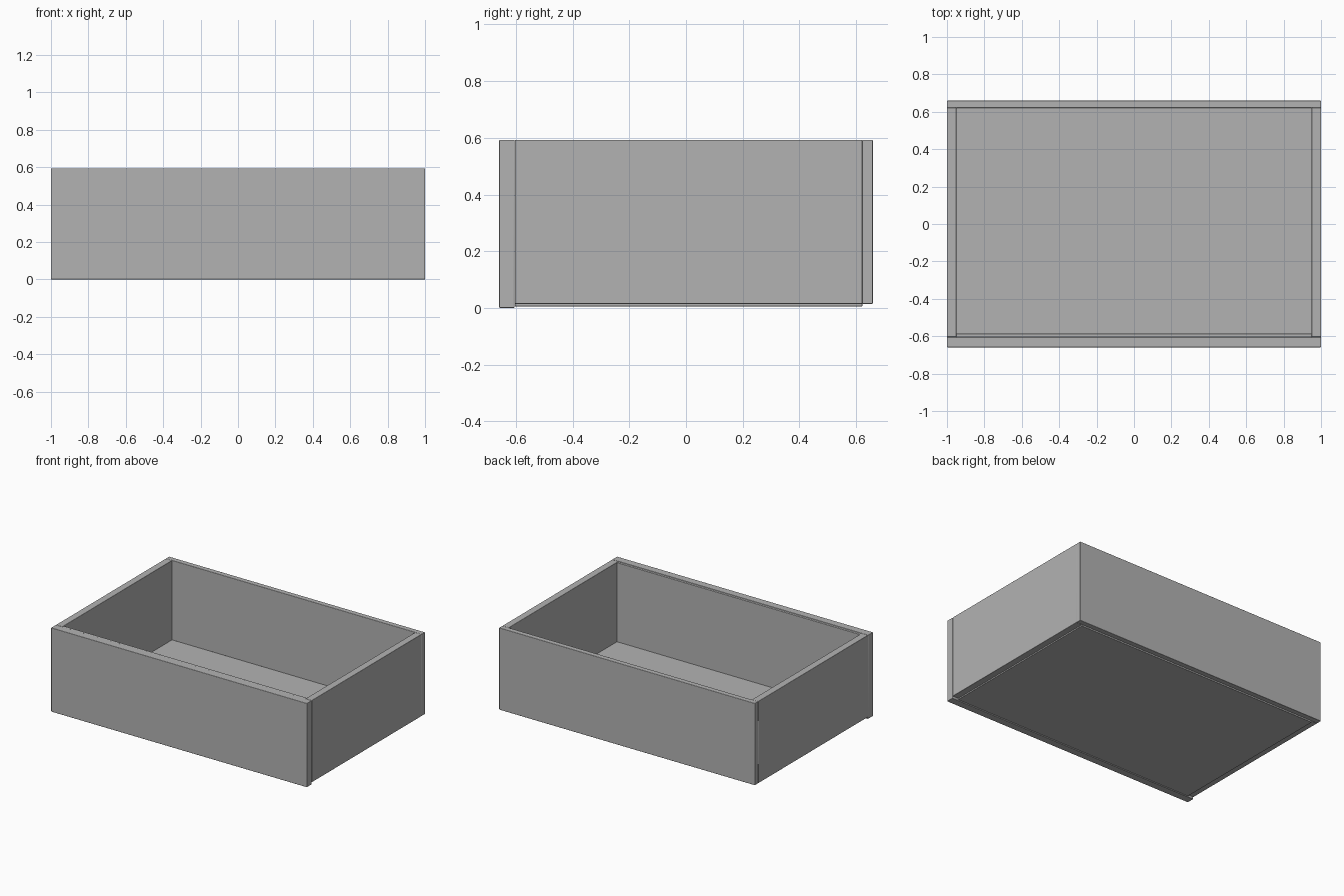
import bpy

if "Cube" in bpy.data.objects:
    bpy.data.objects.remove(bpy.data.objects["Cube"])

# Dark grey finish shared by every board
grey = bpy.data.materials.new("dark_grey")
grey.diffuse_color = (0.45, 0.45, 0.45, 1)
grey.use_nodes = True
grey.node_tree.nodes["Principled BSDF"].inputs["Base Color"].default_value = grey.diffuse_color


def board(name, x, y, z, bevel=0.003):
    """Box spanning the given (min, max) ranges, with slightly eased edges."""
    spans = (x, y, z)
    bpy.ops.mesh.primitive_cube_add(size=1, location=[(a + b) / 2 for a, b in spans])
    ob = bpy.context.object
    ob.name = name
    ob.scale = [b - a for a, b in spans]
    bpy.ops.object.transform_apply(location=False, rotation=False, scale=True)
    ob.data.materials.append(grey)
    mod = ob.modifiers.new("eased_edges", 'BEVEL')
    mod.width = bevel
    mod.segments = 3
    bpy.ops.object.shade_smooth_by_angle()
    return ob


TOP = 0.593      # rim height
LOW = 0.014      # lower edge of sides and back

# Outer front, slightly taller than the rest
board("front_panel", (-1, 1), (-0.659, -0.605), (0, TOP))

# Thin lining behind the front, between the sides
board("front_lining", (-0.95, 0.95), (-0.604, -0.586), (LOW, TOP - 0.002), 0.002)

# Back
board("back_panel", (-1, 1), (0.622, 0.659), (LOW, TOP))

# Sides, fitted between front and back
for name, s in (("left_side", -1), ("right_side", 1)):
    board(name, tuple(sorted((s * 0.95, s))), (-0.604, 0.622), (LOW, TOP))

# Drawer floor, hanging just below the sides
board("floor_panel", (-0.955, 0.955), (-0.604, 0.622), (0.005, 0.032), 0.002)
